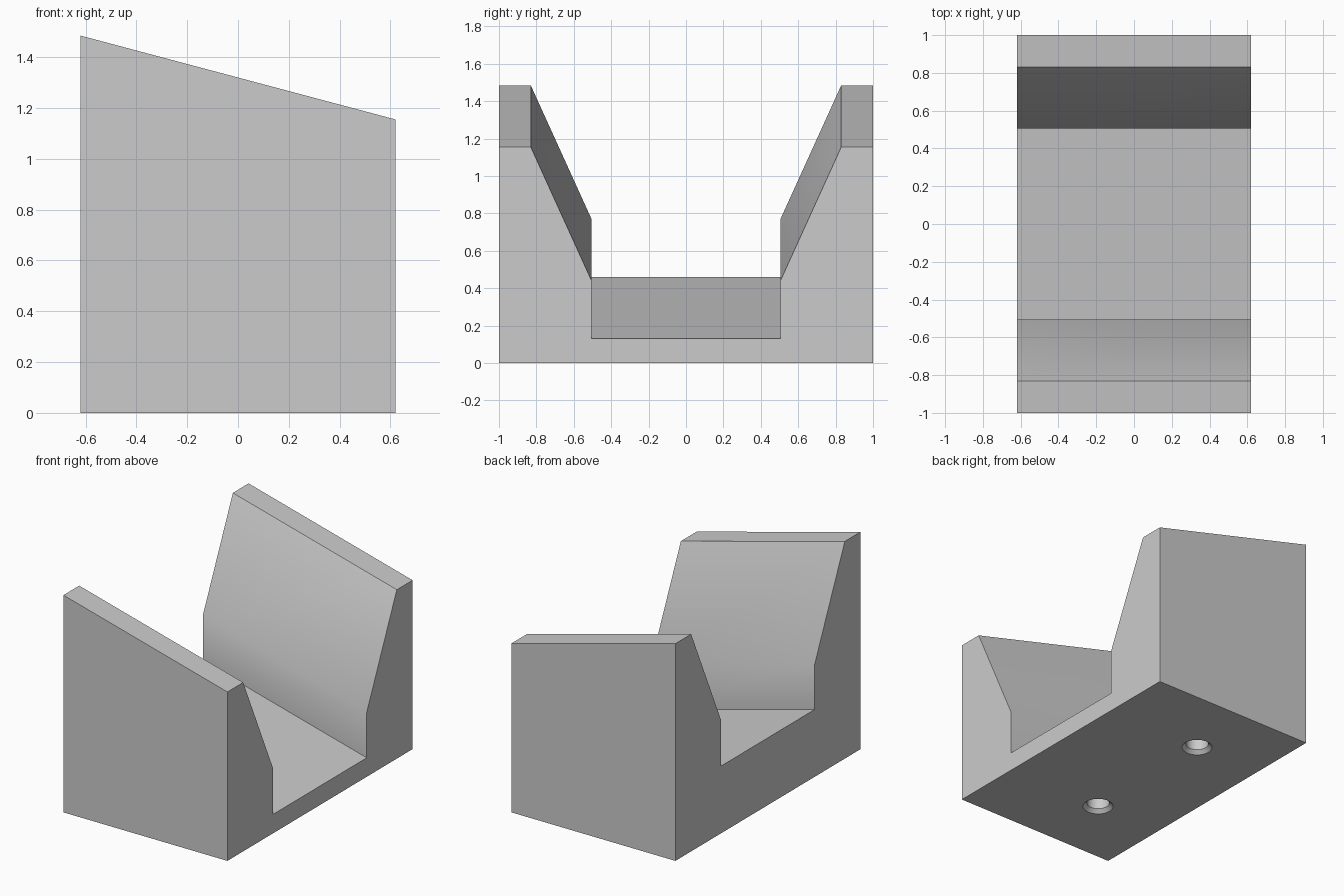
import bpy
import bmesh
import math

cube = bpy.data.objects.get("Cube")
if cube:
    bpy.data.objects.remove(cube, do_unlink=True)

HALF_X = 0.62   # half the length of the channel
RISE = 0.33     # height gained from the left end to the right end

grey = bpy.data.materials.new("plain_grey")
grey.use_nodes = True
colour = (0.6, 0.6, 0.6, 1)
grey.diffuse_color = colour
grey.node_tree.nodes["Principled BSDF"].inputs["Base Color"].default_value = colour

# Cradle: mirrored channel profile, extruded along x with a tilted upper side
half = [(1, 0), (1, 1.155), (0.83, 1.155), (0.505, 0.44), (0.505, 0.13)]
profile = half + [(-y, z) for y, z in reversed(half)]

bm = bmesh.new()


def end_ring(x, lift):
    return [bm.verts.new((x, y, z + lift if z > 0 else 0)) for y, z in profile]


low = end_ring(HALF_X, 0)
high = end_ring(-HALF_X, RISE)
bm.faces.new(low)
bm.faces.new(high)
for i in range(len(profile)):
    j = (i + 1) % len(profile)
    bm.faces.new((low[i], low[j], high[j], high[i]))
bmesh.ops.recalc_face_normals(bm, faces=bm.faces)
mesh = bpy.data.meshes.new("cradle_block")
bm.to_mesh(mesh)
bm.free()
mesh.materials.append(grey)
cradle = bpy.data.objects.new("cradle_block", mesh)
bpy.context.collection.objects.link(cradle)
bpy.ops.object.select_all(action='DESELECT')
cradle.select_set(True)
bpy.context.view_layer.objects.active = cradle


# Cut one tapered or straight round hole into the underside
def cut_round(y, bottom, top, r_bottom, r_top):
    bpy.ops.mesh.primitive_cone_add(vertices=48, radius1=r_bottom, radius2=r_top,
                                    depth=top - bottom,
                                    location=(-0.115, y, (top + bottom) / 2))
    cutter = bpy.context.object
    cutter.name = "hole_cutter"
    cutter.hide_render = True
    cutter.data.materials.append(grey)
    bpy.ops.object.select_all(action='DESELECT')
    cradle.select_set(True)
    bpy.context.view_layer.objects.active = cradle
    mod = cradle.modifiers.new("hole", 'BOOLEAN')
    mod.operation = 'DIFFERENCE'
    mod.solver = 'EXACT'
    mod.object = cutter
    bpy.ops.object.modifier_apply(modifier=mod.name)
    bpy.data.objects.remove(cutter, do_unlink=True)


# Two blind screw holes with chamfered mouths
for side in (-1, 1):
    cut_round(side * 0.5, -0.02, 0.18, 0.073, 0.073)
    cut_round(side * 0.5, -0.025, 0.035, 0.123, 0.063)

bpy.ops.object.shade_smooth_by_angle(angle=math.radians(30))
